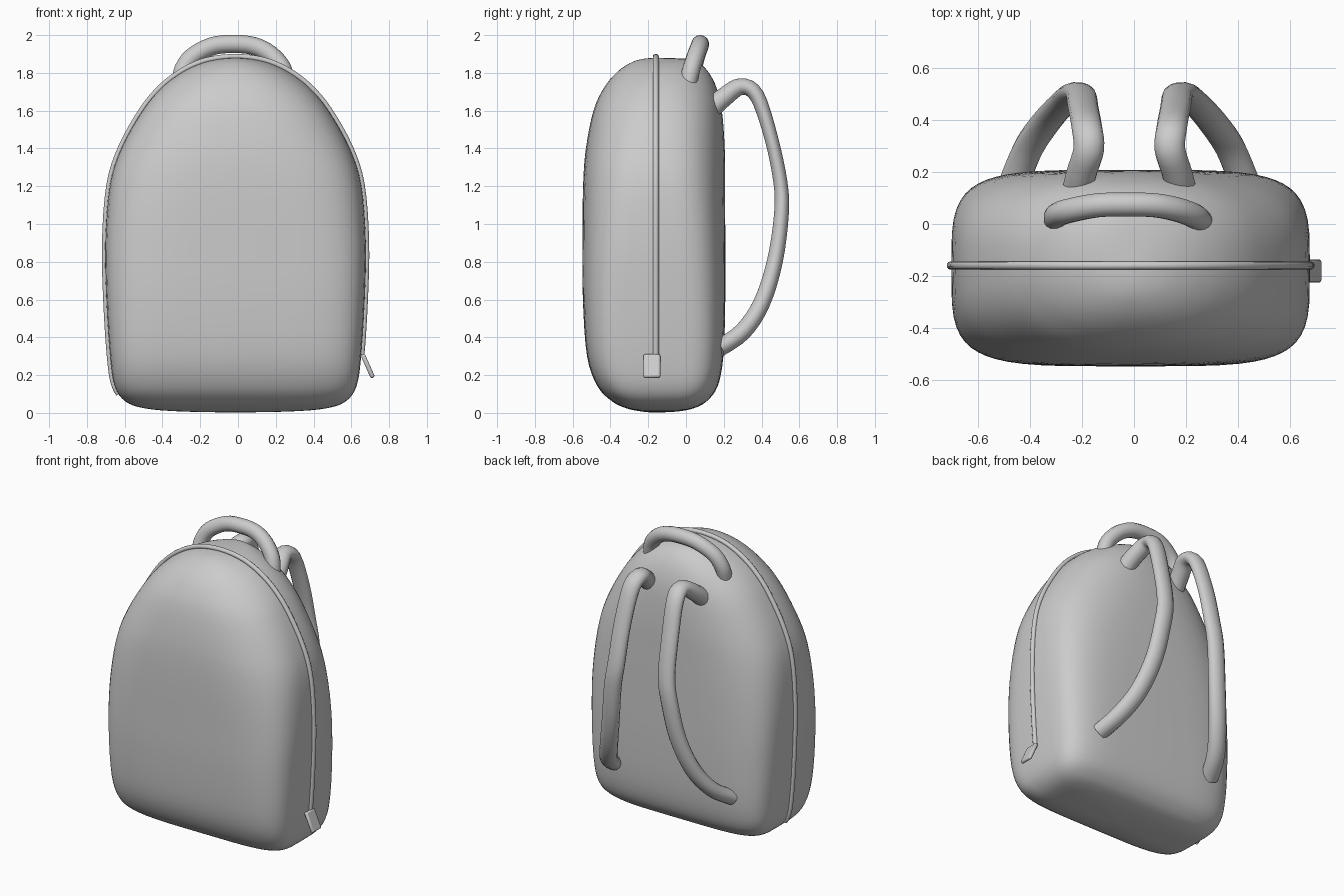
import bpy, bmesh, math
from mathutils import Vector

if "Cube" in bpy.data.objects:
    bpy.data.objects.remove(bpy.data.objects["Cube"])

CX = -0.013   # the bag's own symmetry plane


def smooth(points, steps):
    """Catmull-Rom resampling of tuples of any length."""
    p = [points[0]] + list(points) + [points[-1]]
    out = []
    for i in range(1, len(p) - 2):
        for s in range(steps):
            t = s / steps
            out.append(tuple(
                0.5 * (2 * b + (c - a) * t + (2 * a - 5 * b + 4 * c - d) * t * t
                       + (3 * b - a - 3 * c + d) * t ** 3)
                for a, b, c, d in zip(p[i - 1], p[i], p[i + 1], p[i + 2])))
    out.append(tuple(points[-1]))
    return out


def loft(name, rings):
    """Skin a list of closed rings and cap both ends."""
    bm = bmesh.new()
    loops = [[bm.verts.new(co) for co in ring] for ring in rings]
    n = len(loops[0])
    for a, b in zip(loops, loops[1:]):
        for i in range(n):
            j = (i + 1) % n
            bm.faces.new((a[i], a[j], b[j], b[i]))
    bm.faces.new(loops[0][::-1])
    bm.faces.new(loops[-1])
    bmesh.ops.recalc_face_normals(bm, faces=bm.faces)
    me = bpy.data.meshes.new(name)
    bm.to_mesh(me)
    bm.free()
    ob = bpy.data.objects.new(name, me)
    bpy.context.collection.objects.link(ob)
    bpy.ops.object.select_all(action='DESELECT')
    bpy.context.view_layer.objects.active = ob
    ob.select_set(True)
    bpy.ops.object.shade_smooth_by_angle(angle=math.radians(50))
    return ob


def tube(name, path, side, wide, sides=14):
    """Sweep an ellipse along (x, y, z, thickness); 'wide' lies along the side axis."""
    pts = [Vector(p[:3]) for p in path]
    rings = []
    for i, p in enumerate(pts):
        t = (pts[min(i + 1, len(pts) - 1)] - pts[max(i - 1, 0)]).normalized()
        u = (side - t * side.dot(t)).normalized()
        v = t.cross(u)
        rings.append([p + u * wide * math.cos(a) + v * path[i][3] * math.sin(a)
                      for a in (2 * math.pi * k / sides for k in range(sides))])
    return loft(name, rings)


# Body: rows of (z, half width, front y, back y, squareness)
rows = smooth([
    (0.002, 0.02, -0.18, -0.14, 3.5),
    (0.008, 0.30, -0.24, -0.04, 3.8),
    (0.024, 0.48, -0.315, 0.04, 4.2),
    (0.06, 0.582, -0.39, 0.108, 4.7),
    (0.14, 0.64, -0.468, 0.167, 5.0),
    (0.30, 0.665, -0.524, 0.198, 5.0),
    (0.60, 0.684, -0.546, 0.208, 4.6),
    (0.90, 0.690, -0.548, 0.208, 4.0),
    (1.20, 0.667, -0.545, 0.207, 3.2),
    (1.40, 0.605, -0.53, 0.205, 2.75),
    (1.60, 0.493, -0.49, 0.190, 2.5),
    (1.72, 0.393, -0.435, 0.162, 2.3),
    (1.80, 0.29, -0.37, 0.122, 2.2),
    (1.85, 0.188, -0.30, 0.074, 2.1),
    (1.873, 0.095, -0.235, 0.02, 2.0),
    (1.88, 0.01, -0.165, -0.145, 2.0)], 4)


def body_ring(z, hx, y0, y1, n, sides=56):
    ring = []
    for k in range(sides):
        a = 2 * math.pi * k / sides
        c, s = math.cos(a), math.sin(a)
        ring.append((CX + hx * math.copysign(abs(c) ** (2 / n), c),
                     (y0 + y1) / 2 + (y1 - y0) / 2 * math.copysign(abs(s) ** (2 / n), s), z))
    return ring


loft("bag_body", [body_ring(*r) for r in rows])

# Zip piping: runs along the body outline, over the top
outline = [r for r in rows if r[0] > 0.29]
lower_left = [r for r in rows if 0.09 < r[0] <= 0.29]
right = [(CX + r[1] + 0.003, -0.16, r[0] + 0.006, 0.015) for r in outline]
left = [(CX - r[1] - 0.003, -0.16, r[0] + 0.006, 0.015)
        for r in reversed(lower_left + outline)]
tube("zip_piping", right + left, Vector((0, 1, 0)), 0.016, 10)

# Zip pull tab
bpy.ops.mesh.primitive_cube_add(size=1, location=(0.687, -0.181, 0.248),
                                rotation=(0, math.radians(-24), 0))
tab = bpy.context.object
tab.name = "zip_pull"
tab.scale = (0.024, 0.09, 0.135)
bpy.ops.object.transform_apply(location=False, rotation=False, scale=True)
bev = tab.modifiers.new("rounded", 'BEVEL')
bev.width = 0.01
bev.segments = 2
bpy.ops.object.shade_smooth_by_angle(angle=math.radians(50))

# Top carry handle
handle = smooth([
    (-0.30, 0.015, 1.73), (-0.295, 0.035, 1.805), (-0.245, 0.052, 1.882),
    (-0.14, 0.072, 1.94), (-0.03, 0.075, 1.953), (0.08, 0.072, 1.943),
    (0.168, 0.055, 1.90), (0.235, 0.03, 1.825), (0.255, 0.01, 1.74)], 4)
tube("carry_handle", [(*p, 0.048) for p in handle], Vector((0, 1, -0.25)), 0.047)

# Shoulder straps, mirrored about the bag's symmetry plane
strap = smooth([
    (0.20, 0.13, 1.61, 0.056), (0.183, 0.20, 1.67, 0.052),
    (0.156, 0.29, 1.727, 0.046), (0.164, 0.375, 1.68, 0.041),
    (0.178, 0.45, 1.46, 0.037), (0.187, 0.50, 1.22, 0.038),
    (0.212, 0.505, 1.05, 0.040), (0.252, 0.47, 0.80, 0.043),
    (0.315, 0.40, 0.58, 0.046), (0.385, 0.30, 0.43, 0.048),
    (0.44, 0.17, 0.34, 0.048)], 4)
for label, m in (("left", -1), ("right", 1)):
    tube(label + "_shoulder_strap",
         [(CX - 0.005 + m * x, y, z, w) for x, y, z, w in strap],
         Vector((1, 0, 0)), 0.059)
